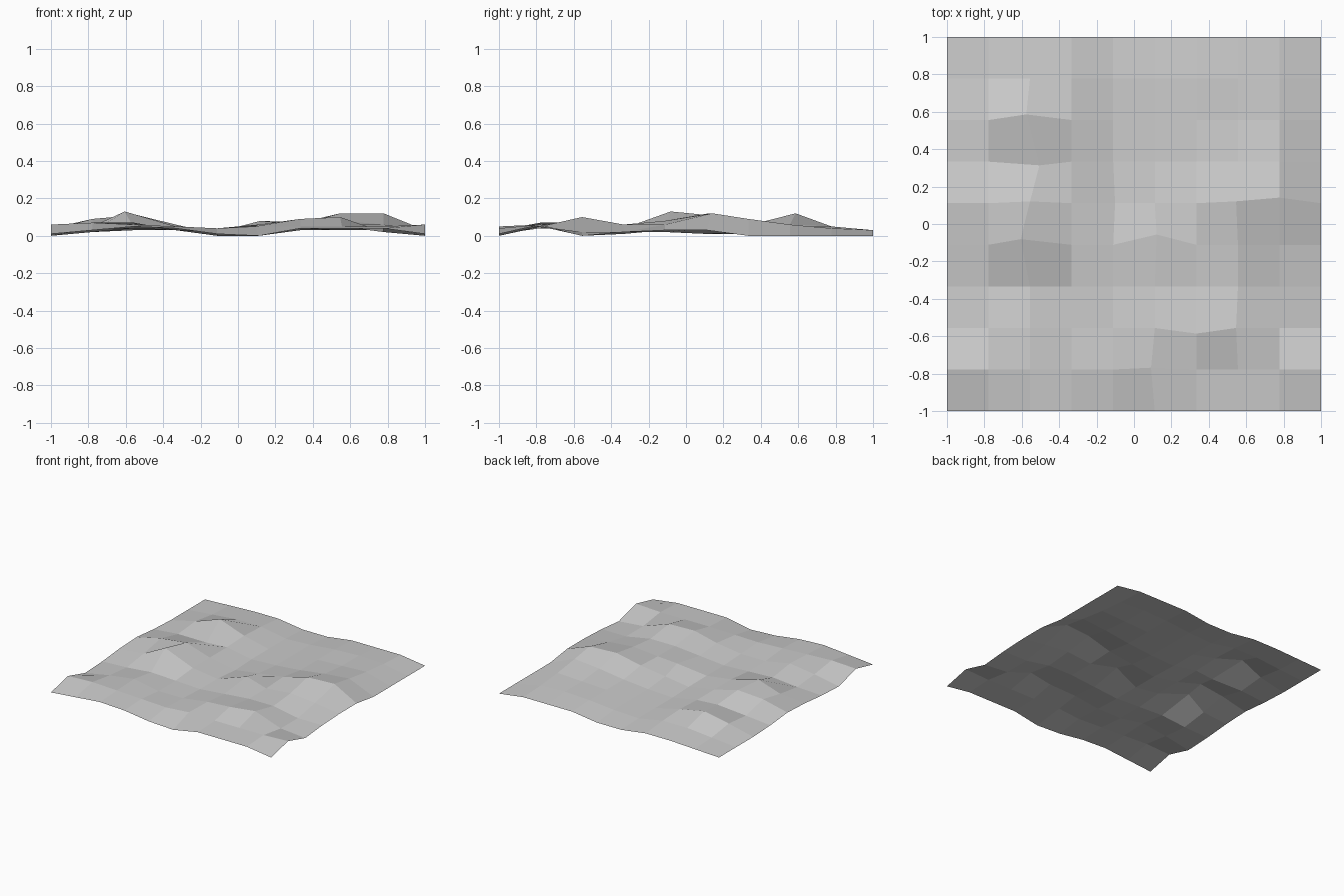
import bpy
import bmesh

default_cube = bpy.data.objects.get("Cube")
if default_cube:
    bpy.data.objects.remove(default_cube, do_unlink=True)

CELLS = 9
STEP = 2 / CELLS

# Ground heights in hundredths, one row per grid line from front to back
HEIGHT_ROWS = [
    "1 3 5 4 1 0 4 4 4 1",
    "6 7 6 5 4 5 5 5 5 6",
    "0 4 7 3 3 6 9 10 2 0",
    "1 2 4 3 2 4 6 6 2 2",
    "3 5 13 5 2 8 6 8 6 3",
    "4 9 11 5 1 4 7 12 12 3",
    "2 4 5 5 1 2 4 7 9 0",
    "1 6 12 6 1 2 4 5 6 0",
    "1 3 5 5 1 2 4 5 4 0",
    "1 2 3 3 0 0 3 3 3 0",
]

# Sideways shifts of the sharper peaks and hollows, by (column, row)
SHIFTS = {
    (2, 7): (-0.02, 0.03),
    (2, 6): (0.05, -0.02),
    (2, 4): (-0.05, 0.03),
    (2, 5): (0.0, 0.01),
    (5, 4): (0.01, 0.055),
    (6, 2): (0.0, -0.03),
    (4, 5): (0.01, 0.0),
    (7, 2): (-0.01, 0.0),
    (7, 5): (-0.01, 0.01),
    (8, 5): (0.0, 0.03),
    (5, 1): (-0.02, 0.01),
}


def make_material(name, colour):
    material = bpy.data.materials.new(name)
    material.use_nodes = True
    material.diffuse_color = colour
    shader = material.node_tree.nodes["Principled BSDF"]
    shader.inputs["Base Color"].default_value = colour
    shader.inputs["Roughness"].default_value = 0.9
    return material


def sculpt_ground(bm):
    """Lift every grid point to its height and nudge the peaks sideways."""
    heights = [[int(h) / 100 for h in row.split()] for row in HEIGHT_ROWS]
    for vert in bm.verts:
        column = round((vert.co.x + 1) / STEP)
        row = round((vert.co.y + 1) / STEP)
        shift_x, shift_y = SHIFTS.get((column, row), (0, 0))
        vert.co.x += shift_x
        vert.co.y += shift_y
        vert.co.z = heights[row][column]


# Uneven ground sheet with flat facets
bm = bmesh.new()
bmesh.ops.create_grid(bm, x_segments=CELLS, y_segments=CELLS, size=1)
sculpt_ground(bm)
for face in bm.faces:
    face.smooth = False

mesh = bpy.data.meshes.new("ground_sheet")
bm.to_mesh(mesh)
bm.free()
mesh.materials.append(make_material("stone grey", (0.6, 0.6, 0.6, 1)))
ground = bpy.data.objects.new("ground_sheet", mesh)
bpy.context.scene.collection.objects.link(ground)
